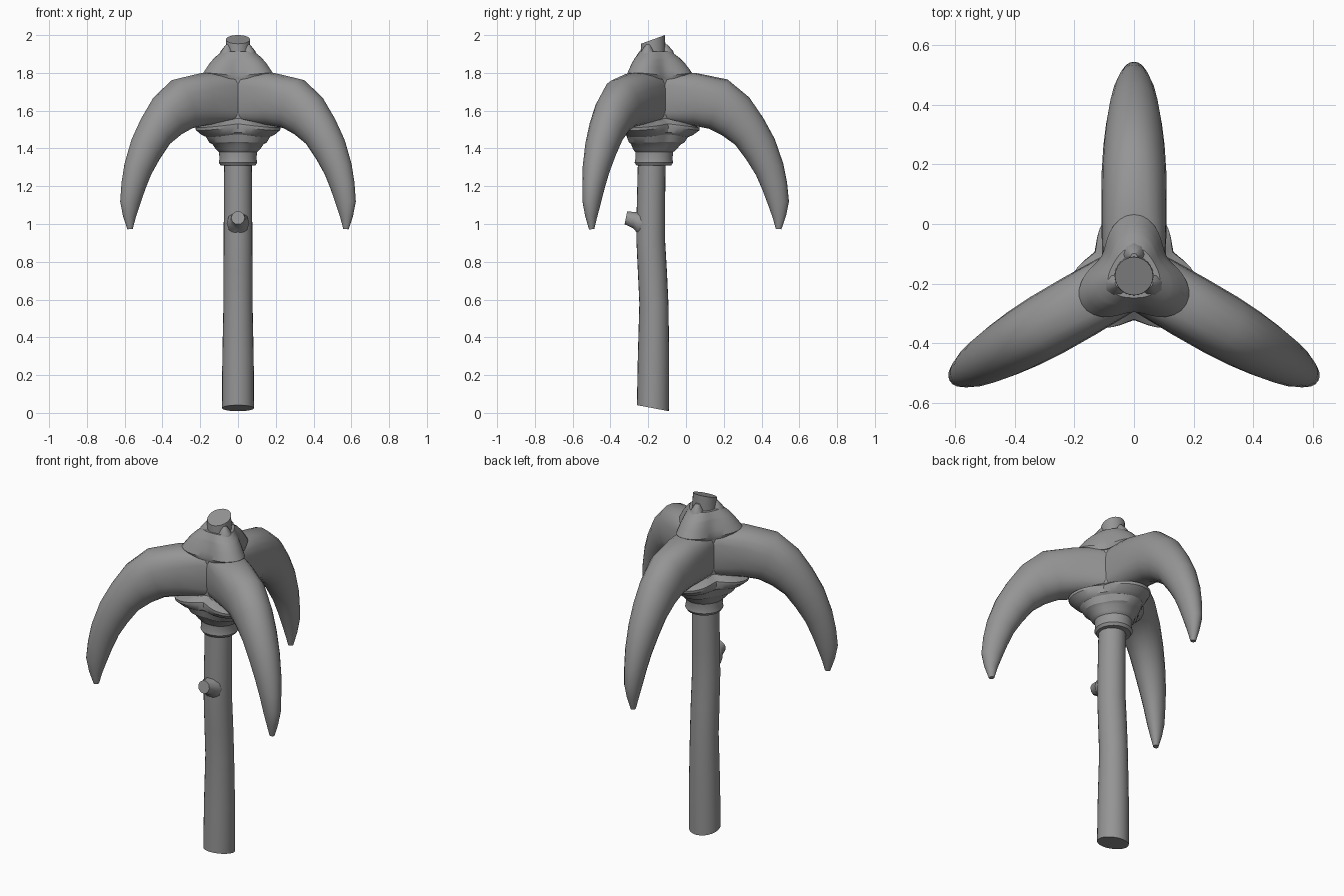
import bpy, bmesh, math
from mathutils import Vector, Matrix

if "Cube" in bpy.data.objects:
    bpy.data.objects.remove(bpy.data.objects["Cube"])

AXIS_Y = -0.17                      # everything radiates from this vertical axis
LOBES = [90, 210, 330]              # directions of the three claws

grey = bpy.data.materials.new("grey")
grey.diffuse_color = (0.3, 0.3, 0.3, 1)
grey.use_nodes = True
grey.node_tree.nodes["Principled BSDF"].inputs["Base Color"].default_value = grey.diffuse_color


def loft(name, rings, angle=40):
    """Skin a list of equal-sized point rings and cap both ends."""
    bm = bmesh.new()
    rows = [[bm.verts.new(p) for p in ring] for ring in rings]
    n = len(rows[0])
    for a, b in zip(rows, rows[1:]):
        for i in range(n):
            j = (i + 1) % n
            bm.faces.new((a[i], a[j], b[j], b[i]))
    bm.faces.new(rows[0][::-1])
    bm.faces.new(rows[-1])
    bmesh.ops.recalc_face_normals(bm, faces=bm.faces)
    me = bpy.data.meshes.new(name)
    bm.to_mesh(me)
    bm.free()
    me.materials.append(grey)
    ob = bpy.data.objects.new(name, me)
    bpy.context.collection.objects.link(ob)
    bpy.context.view_layer.objects.active = ob
    ob.select_set(True)
    bpy.ops.object.shade_smooth_by_angle(angle=math.radians(angle))
    ob.select_set(False)
    return ob


def disc(y, z, r, slope=0.0, n=24):
    """Horizontal ring, tilted along y by slope."""
    pts = []
    for i in range(n):
        t = 2 * math.pi * i / n
        dy = r * math.sin(t)
        pts.append((r * math.cos(t), y + dy, z + slope * dy))
    return pts


def lobed(z_valley, z_lobe, r_valley, r_lobe, power=0.7, n=48):
    """Ring with three lobes pointing along the claws."""
    pts = []
    for i in range(n):
        t = 2 * math.pi * i / n
        f = max(0.0, 0.5 + 0.5 * math.cos(3 * (t - math.pi / 2))) ** power
        r = r_valley + (r_lobe - r_valley) * f
        z = z_valley + (z_lobe - z_valley) * f
        pts.append((r * math.cos(t), AXIS_Y + r * math.sin(t), z))
    return pts


# Main stalk, slightly bent, with slanted cut ends
loft("stalk", [disc(-0.175, 0.025, 0.085, -0.19), disc(-0.172, 0.3, 0.083),
               disc(-0.17, 0.58, 0.077), disc(-0.178, 0.75, 0.077),
               disc(-0.187, 0.92, 0.076), disc(-0.186, 1.08, 0.075),
               disc(-0.18, 1.4, 0.073)])
loft("top_stub", [disc(-0.172, 1.75, 0.066), disc(-0.174, 1.9, 0.066),
                  disc(-0.175, 1.977, 0.064, 0.36)])

# Cut twig on the front of the stalk
twig = []
for y, z, r, tilt in [(-0.20, 1.0, 0.06, 0), (-0.255, 1.005, 0.06, 0),
                      (-0.275, 1.02, 0.045, 0.1), (-0.318, 1.033, 0.036, 0.2)]:
    twig.append([(r * math.cos(k * math.pi / 5), y + tilt * r * math.sin(k * math.pi / 5),
                  z + r * math.sin(k * math.pi / 5)) for k in range(10)])
loft("twig", twig)

# Claw sections: inner r, inner z, outer r, outer z, half width, squareness
SECTIONS = [
    (0.00, 1.53, 0.00, 1.79, 0.105, 4.0), (0.10, 1.53, 0.10, 1.80, 0.108, 3.4),
    (0.21, 1.52, 0.22, 1.80, 0.110, 2.6), (0.29, 1.505, 0.39, 1.765, 0.109, 2.2),
    (0.36, 1.47, 0.505, 1.67, 0.103, 2.0), (0.43, 1.42, 0.58, 1.56, 0.094, 2.0),
    (0.49, 1.34, 0.64, 1.45, 0.083, 2.0), (0.54, 1.26, 0.685, 1.32, 0.070, 2.0),
    (0.575, 1.18, 0.705, 1.22, 0.057, 2.0), (0.605, 1.10, 0.715, 1.12, 0.045, 2.0),
    (0.63, 1.03, 0.70, 1.045, 0.030, 2.0), (0.645, 0.975, 0.675, 0.972, 0.014, 2.0)]


def power_ease(v, e):
    return math.copysign(abs(v) ** (2 / e), v)


for k, deg in enumerate(LOBES):
    spin = Matrix.Translation((0, AXIS_Y, 0)) @ Matrix.Rotation(math.radians(deg), 4, 'Z')
    rings = []
    for r0, z0, r1, z1, w, e in SECTIONS:
        a, b = Vector((r0, 0, z0)), Vector((r1, 0, z1))
        ring = []
        for i in range(20):
            t = 2 * math.pi * i / 20
            p = (a + b) / 2 + (b - a) / 2 * power_ease(math.sin(t), e)
            p.y = w * power_ease(math.cos(t), e)
            ring.append(spin @ p)
        rings.append(ring)
    loft(f"claw_{k + 1}", rings, 50)

    # Small bud leaning on the top stub above each claw
    bud = []
    for r, z, s in [(0.07, 1.88, 0.042), (0.068, 1.915, 0.034), (0.06, 1.95, 0.012)]:
        bud.append([spin @ Vector((r + s * math.cos(i * math.pi / 4),
                                   s * math.sin(i * math.pi / 4), z)) for i in range(8)])
    loft(f"bud_{k + 1}", bud)

# Core seen as a thin strip between neighbouring claws
loft("core", [disc(AXIS_Y, 1.5, 0.118), disc(AXIS_Y, 1.79, 0.118)])

# Stepped cup under the claws: z valley, z lobe, r valley, r lobe
CUP = [(1.31, 1.31, 0.092, 0.092), (1.325, 1.325, 0.102, 0.102), (1.345, 1.345, 0.098, 0.098),
       (1.38, 1.38, 0.098, 0.102), (1.395, 1.395, 0.110, 0.120), (1.425, 1.42, 0.120, 0.140),
       (1.435, 1.43, 0.130, 0.160), (1.475, 1.46, 0.140, 0.180), (1.485, 1.47, 0.150, 0.205),
       (1.515, 1.495, 0.153, 0.240), (1.53, 1.51, 0.150, 0.243), (1.56, 1.53, 0.115, 0.190)]
loft("lower_cup", [lobed(*c) for c in CUP], 30)

# Stepped collar on top of the claws
COLLAR = [(1.765, 1.785, 0.122, 0.190), (1.785, 1.80, 0.126, 0.202), (1.815, 1.82, 0.117, 0.188),
          (1.835, 1.84, 0.112, 0.172), (1.845, 1.85, 0.108, 0.165), (1.87, 1.87, 0.100, 0.145),
          (1.88, 1.88, 0.096, 0.135), (1.912, 1.912, 0.078, 0.092)]
loft("upper_collar", [lobed(*c, power=1.0) for c in COLLAR], 30)
